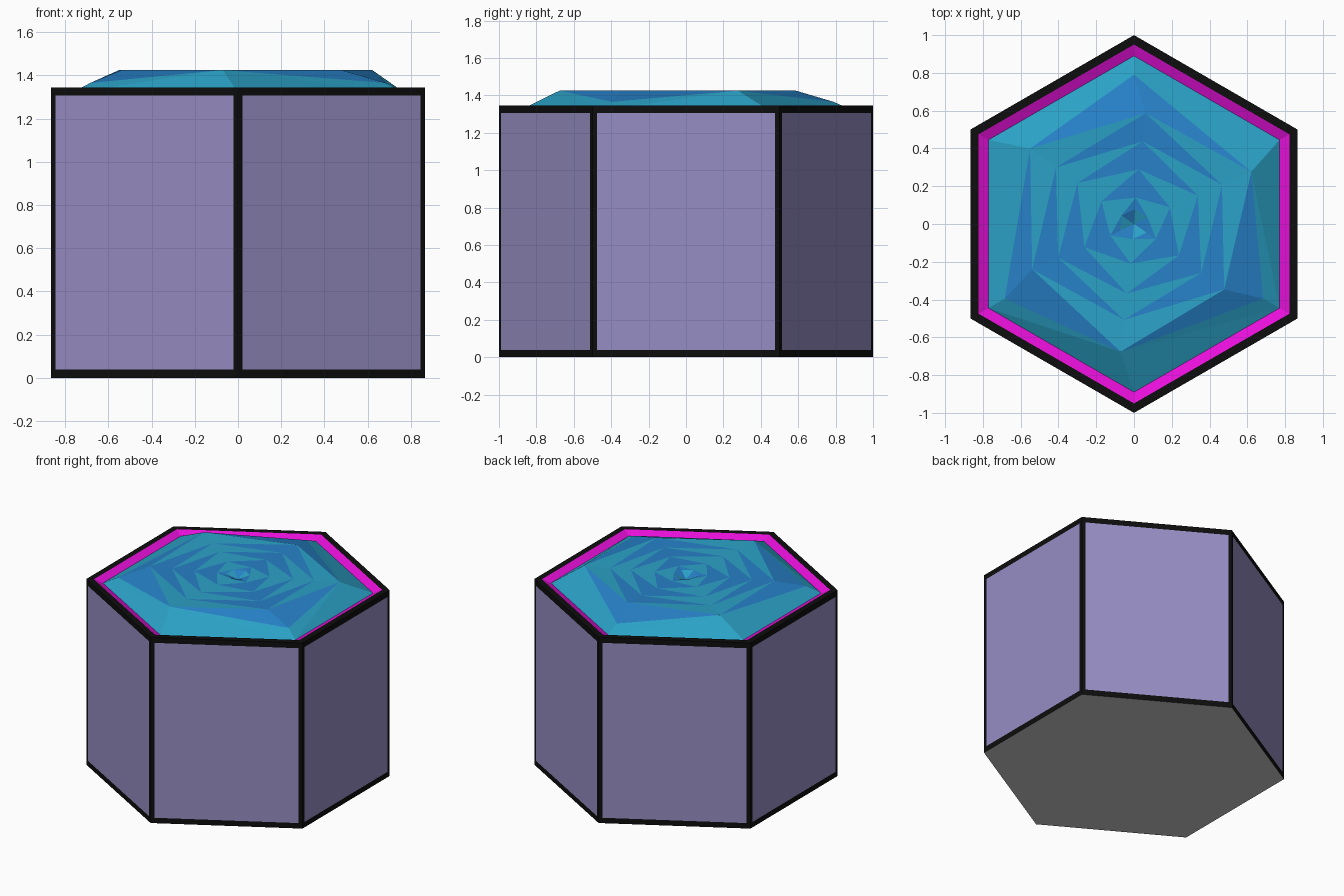
import bpy, bmesh
from math import cos, sin, radians

if "Cube" in bpy.data.objects:
    bpy.data.objects.remove(bpy.data.objects["Cube"])


def mat(name, r, g, b):
    m = bpy.data.materials.new(name)
    m.diffuse_color = (r, g, b, 1)
    m.use_nodes = True
    m.node_tree.nodes["Principled BSDF"].inputs["Base Color"].default_value = m.diffuse_color
    return m


PURPLE = mat("purple", 0.31, 0.27, 0.55)
BLACK = mat("black", 0.004, 0.004, 0.004)
MAGENTA = mat("magenta", 0.80, 0.005, 0.70)
TEAL = mat("teal", 0.024, 0.36, 0.57)
BLUE = mat("blue", 0.02, 0.22, 0.58)


def polar(r, deg, z):
    a = radians(deg)
    return (r * cos(a), r * sin(a), z)


def hexagon(r, z):
    return [polar(r, 30 + 60 * k, z) for k in range(6)]


def make(name, faces, mats=()):
    """faces: list of (points, material index)"""
    bm = bmesh.new()
    for pts, mi in faces:
        f = bm.faces.new([bm.verts.new(p) for p in pts])
        f.material_index = mi
    bmesh.ops.remove_doubles(bm, verts=bm.verts, dist=1e-5)
    me = bpy.data.meshes.new(name)
    bm.to_mesh(me)
    bm.free()
    for m in mats:
        me.materials.append(m)
    ob = bpy.data.objects.new(name, me)
    bpy.context.collection.objects.link(ob)
    return ob


def band(a, b, mi=0):
    """quads joining two hexagons, a below/outside b"""
    return [([a[k], a[(k + 1) % 6], b[(k + 1) % 6], b[k]], mi) for k in range(6)]


TOP, EDGE_Z, PEAK = 1.345, 1.32, 1.425

# grey underside
make("base", [(hexagon(1, 0)[::-1], 0)])

# six purple wall panels, each edged by a flush black frame, plus flat top rim
ob = make("walls", band(hexagon(1, 0), hexagon(1, TOP), 0)
          + band(hexagon(1, TOP), hexagon(0.95, TOP), 1), (PURPLE, BLACK))
bm = bmesh.new()
bm.from_mesh(ob.data)
sides = [f for f in bm.faces if f.material_index == 0]
res = bmesh.ops.inset_individual(bm, faces=sides, thickness=0.034)
for f in res["faces"]:
    f.material_index = 1
for v in {v for f in sides for v in f.verts}:
    v.co.z += 0.015 if v.co.z < TOP / 2 else -0.015
bm.to_mesh(ob.data)
bm.free()

# sloping magenta lip inside the rim
make("inner_lip", band(hexagon(0.95, TOP), hexagon(0.89, EDGE_Z)), (MAGENTA,))

# water swirl: nested triangles (radius, twist, height), alternately at 90 and 30 degrees
levels = [(0.79, 0, 1.365), (0.68, -6, PEAK), (0.59, -6, PEAK), (0.51, -6, 1.42),
          (0.44, -6, 1.42), (0.37, -6, 1.42), (0.29, -5, 1.42), (0.21, -5, 1.42),
          (0.14, -4, 1.42), (0.08, -4, 1.42), (0.08, -4, 1.415)]
tri = [[polar(r, (30 if i % 2 else 90) + 120 * k + tw, z) for k in range(3)]
       for i, (r, tw, z) in enumerate(levels)]
faces = []

# outer slope of the swirl
edge = hexagon(0.89, EDGE_Z)
for k in range(3):
    e0, e1, e2 = edge[2 * k], edge[2 * k + 1], edge[(2 * k + 2) % 6]
    h0, low, h1 = tri[1][k], tri[0][k], tri[1][(k + 1) % 3]
    for t in ((e0, e1, h0), (e1, low, h0), (e1, e2, h1), (e1, h1, low)):
        faces.append((t, 0))

# alternating blue and teal folded kites
for i in range(len(tri) - 2):
    for k in range(3):
        if i % 2 == 0:
            ccw, cw = tri[i + 1][(k + 1) % 3], tri[i + 1][k]
        else:
            ccw, cw = tri[i + 1][k], tri[i + 1][k - 1]
        apex, inner = tri[i][k], tri[i + 2][k]
        mi = 1 - i % 2
        faces += [((apex, ccw, inner), mi), ((apex, inner, cw), mi)]

# small dimple in the middle
for k in range(3):
    a, b, c = tri[-2][k], tri[-1][k], tri[-2][(k + 1) % 3]
    faces += [((a, b, (0, 0, 1.385)), 0), ((b, c, (0, 0, 1.385)), 1)]
make("water_swirl", faces, (TEAL, BLUE))
